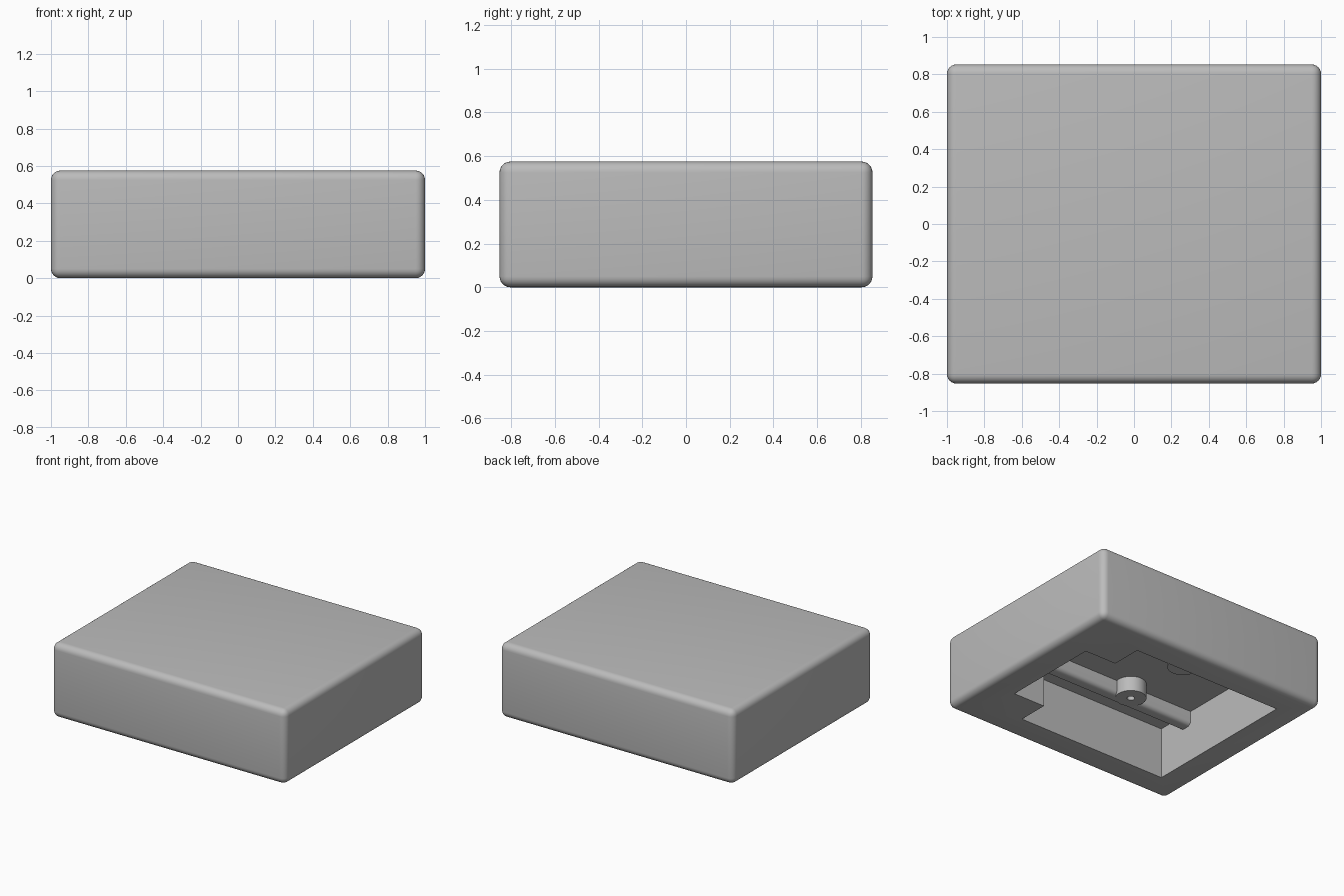
import bpy
import bmesh
import math
from mathutils import Vector

if "Cube" in bpy.data.objects:
    bpy.data.objects.remove(bpy.data.objects["Cube"], do_unlink=True)

WIDTH, DEPTH, HEIGHT = 2.0, 1.706, 0.575
CEILING = 0.395
RAIL_BOTTOM = 0.285

grey = bpy.data.materials.new("light_grey")
grey.use_nodes = True
colour = (0.5, 0.5, 0.5, 1)
grey.diffuse_color = colour
grey.node_tree.nodes["Principled BSDF"].inputs["Base Color"].default_value = colour


def add_object(name, bm):
    """Turn a bmesh into a grey object and make it active."""
    bmesh.ops.recalc_face_normals(bm, faces=bm.faces)
    mesh = bpy.data.meshes.new(name)
    bm.to_mesh(mesh)
    bm.free()
    mesh.materials.append(grey)
    obj = bpy.data.objects.new(name, mesh)
    bpy.context.collection.objects.link(obj)
    bpy.ops.object.select_all(action="DESELECT")
    obj.select_set(True)
    bpy.context.view_layer.objects.active = obj
    return obj


def box(low, high):
    low, high = Vector(low), Vector(high)
    bm = bmesh.new()
    bmesh.ops.create_cube(bm, size=1)
    bmesh.ops.scale(bm, vec=high - low, verts=bm.verts)
    bmesh.ops.translate(bm, vec=(low + high) / 2, verts=bm.verts)
    return bm


# Cavity cutter: wide rectangle with a narrower tab on the left side
half = [(-0.78, 0.63), (0.5, 0.63), (0.5, 0.39), (0.77, 0.39)]
outline = half + [(x, -y) for x, y in reversed(half)]
bm = bmesh.new()
base = bm.faces.new([bm.verts.new((x, y, -0.1)) for x, y in outline])
top = bmesh.ops.extrude_face_region(bm, geom=[base])["geom"]
for v in top:
    if isinstance(v, bmesh.types.BMVert):
        v.co.z = CEILING
cutter = add_object("cavity_cutter", bm)
cutter.hide_render = True

# Body: rounded block, hollowed from below
bm = box((-WIDTH / 2, -DEPTH / 2, 0), (WIDTH / 2, DEPTH / 2, HEIGHT))
bmesh.ops.bevel(bm, geom=bm.edges[:], offset=0.05, segments=6, profile=0.5, affect="EDGES")
body = add_object("body", bm)
cut = body.modifiers.new("cavity", "BOOLEAN")
cut.operation = "DIFFERENCE"
cut.solver = "EXACT"
cut.object = cutter
bpy.ops.object.modifier_apply(modifier="cavity")
bpy.data.objects.remove(cutter, do_unlink=True)
bpy.ops.object.shade_smooth_by_angle(angle=math.radians(30))

for side, label in ((1, "back"), (-1, "front")):
    # Rail along the cavity ceiling, rounded on its inner lower edge
    inner, outer = sorted((side * 0.31, side * 0.395))
    bm = box((-0.785, inner, RAIL_BOTTOM), (0.775, outer, CEILING + 0.01))
    edges = [e for e in bm.edges
             if all(v.co.z < 0.3 and abs(v.co.y) < 0.35 for v in e.verts)]
    bmesh.ops.bevel(bm, geom=edges, offset=0.035, segments=5, profile=0.5, affect="EDGES")
    add_object(label + "_rail", bm)
    bpy.ops.object.shade_smooth_by_angle(angle=math.radians(30))

    # Screw boss with a small blind hole
    profile = [(0.11, CEILING + 0.01), (0.11, 0.28), (0.027, 0.28), (0.027, 0.36), (0, 0.36)]
    bm = bmesh.new()
    verts = [bm.verts.new((r, 0, z)) for r, z in profile]
    edges = [bm.edges.new(pair) for pair in zip(verts, verts[1:])]
    bmesh.ops.spin(bm, geom=verts + edges, cent=(0, 0, 0), axis=(0, 0, 1),
                   angle=math.tau, steps=32)
    bmesh.ops.remove_doubles(bm, verts=bm.verts, dist=0.0005)
    bmesh.ops.translate(bm, vec=(-0.21, side * 0.285, 0), verts=bm.verts)
    add_object(label + "_boss", bm)
    bpy.ops.object.shade_smooth_by_angle(angle=math.radians(30))
